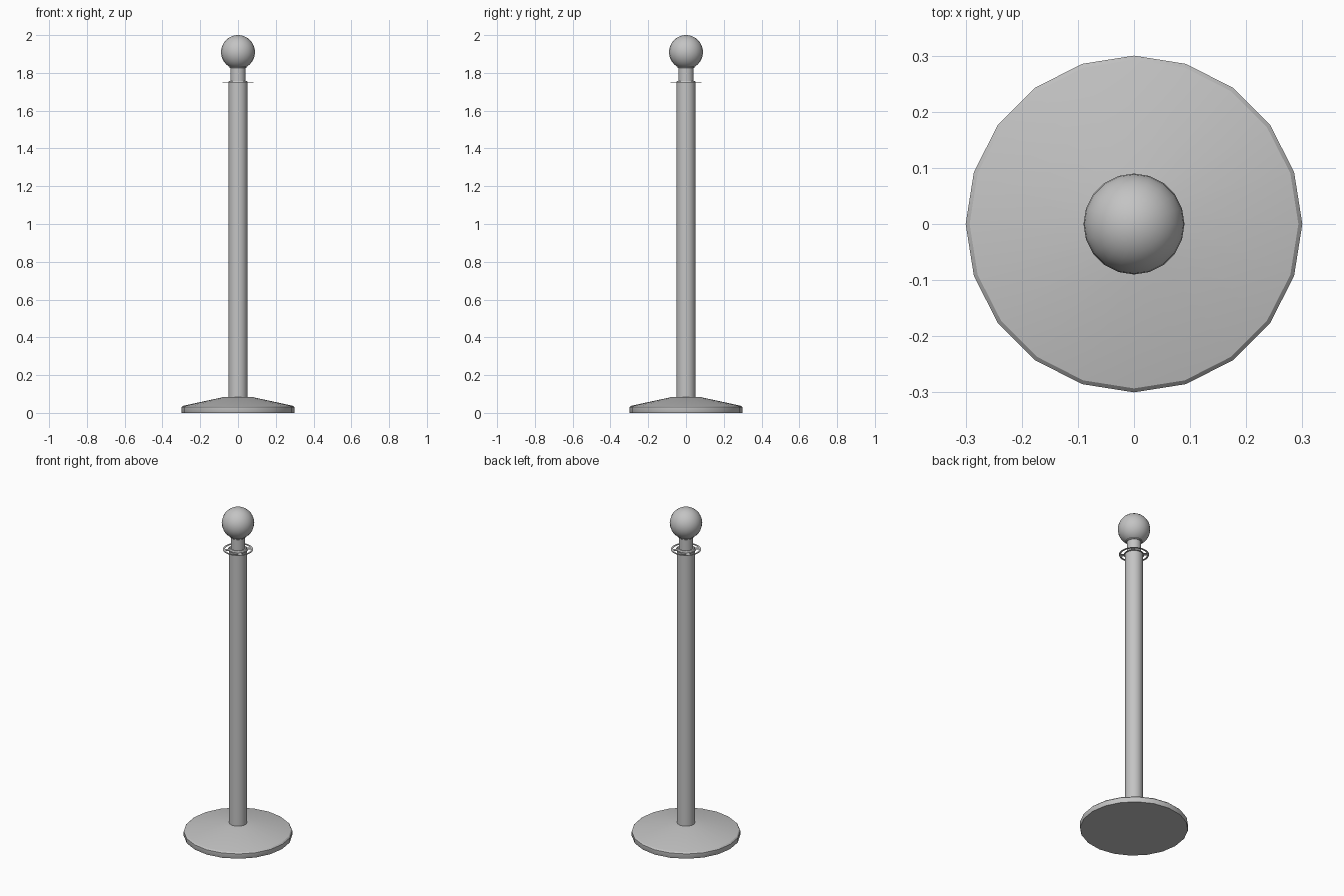
import bpy, bmesh
from math import cos, sin, tau, sqrt, radians

cube = bpy.data.objects.get("Cube")
if cube:
    bpy.data.objects.remove(cube)

SIDES = 20

grey = bpy.data.materials.new("brushed grey metal")
grey.use_nodes = True
grey.diffuse_color = (0.55, 0.55, 0.55, 1)
grey.node_tree.nodes["Principled BSDF"].inputs["Base Color"].default_value = (0.55, 0.55, 0.55, 1)


def finish(name, bm, angle=30):
    bmesh.ops.recalc_face_normals(bm, faces=bm.faces)
    mesh = bpy.data.meshes.new(name)
    bm.to_mesh(mesh)
    bm.free()
    mesh.materials.append(grey)
    obj = bpy.data.objects.new(name, mesh)
    bpy.context.collection.objects.link(obj)
    bpy.ops.object.select_all(action='DESELECT')
    obj.select_set(True)
    bpy.context.view_layer.objects.active = obj
    bpy.ops.object.shade_smooth_by_angle(angle=radians(angle))
    return obj


def lathe(name, profile):
    """Spin (radius, height) points about z and cap both ends."""
    bm = bmesh.new()
    rings = [[bm.verts.new((r * cos(tau * i / SIDES), r * sin(tau * i / SIDES), z))
              for i in range(SIDES)] for r, z in profile]
    for low, high in zip(rings, rings[1:]):
        for i in range(SIDES):
            j = (i + 1) % SIDES
            bm.faces.new((low[i], low[j], high[j], high[i]))
    bm.faces.new(rings[0])
    bm.faces.new(rings[-1])
    return finish(name, bm)


# Weighted foot, pole and narrow neck
lathe("base", [(0.298, 0), (0.3, 0.004), (0.3, 0.03), (0.293, 0.037), (0.08, 0.083)])
lathe("post", [(0.05, 0.08), (0.05, 1.752), (0.046, 1.758)])
lathe("neck", [(0.04, 1.75), (0.04, 1.835)])
lathe("neck_collar", [(0.043, 1.826), (0.046, 1.829), (0.046, 1.84)])

# Ball finial
bm = bmesh.new()
bmesh.ops.create_uvsphere(bm, u_segments=SIDES, v_segments=16, radius=0.09)
bmesh.ops.translate(bm, verts=bm.verts, vec=(0, 0, 1.91))
finish("ball_finial", bm, 40)

# Thin rope plate: inner band, outer band and four spokes between the slots
bm = bmesh.new()
STEPS = 40
radii = (0.046, 0.056, 0.073, 0.083)
grid = [[bm.verts.new((r * cos(tau * i / STEPS), r * sin(tau * i / STEPS), 1.747))
         for i in range(STEPS)] for r in radii]
for k in range(3):
    for i in range(STEPS):
        spoke = i % 10 in (4, 5)
        if k != 1 or spoke:
            j = (i + 1) % STEPS
            bm.faces.new((grid[k][i], grid[k][j], grid[k + 1][j], grid[k + 1][i]))
solid = bmesh.ops.extrude_face_region(bm, geom=bm.faces[:])
raised = [g for g in solid["geom"] if isinstance(g, bmesh.types.BMVert)]
bmesh.ops.translate(bm, verts=raised, vec=(0, 0, 0.003))
finish("rope_plate", bm)
